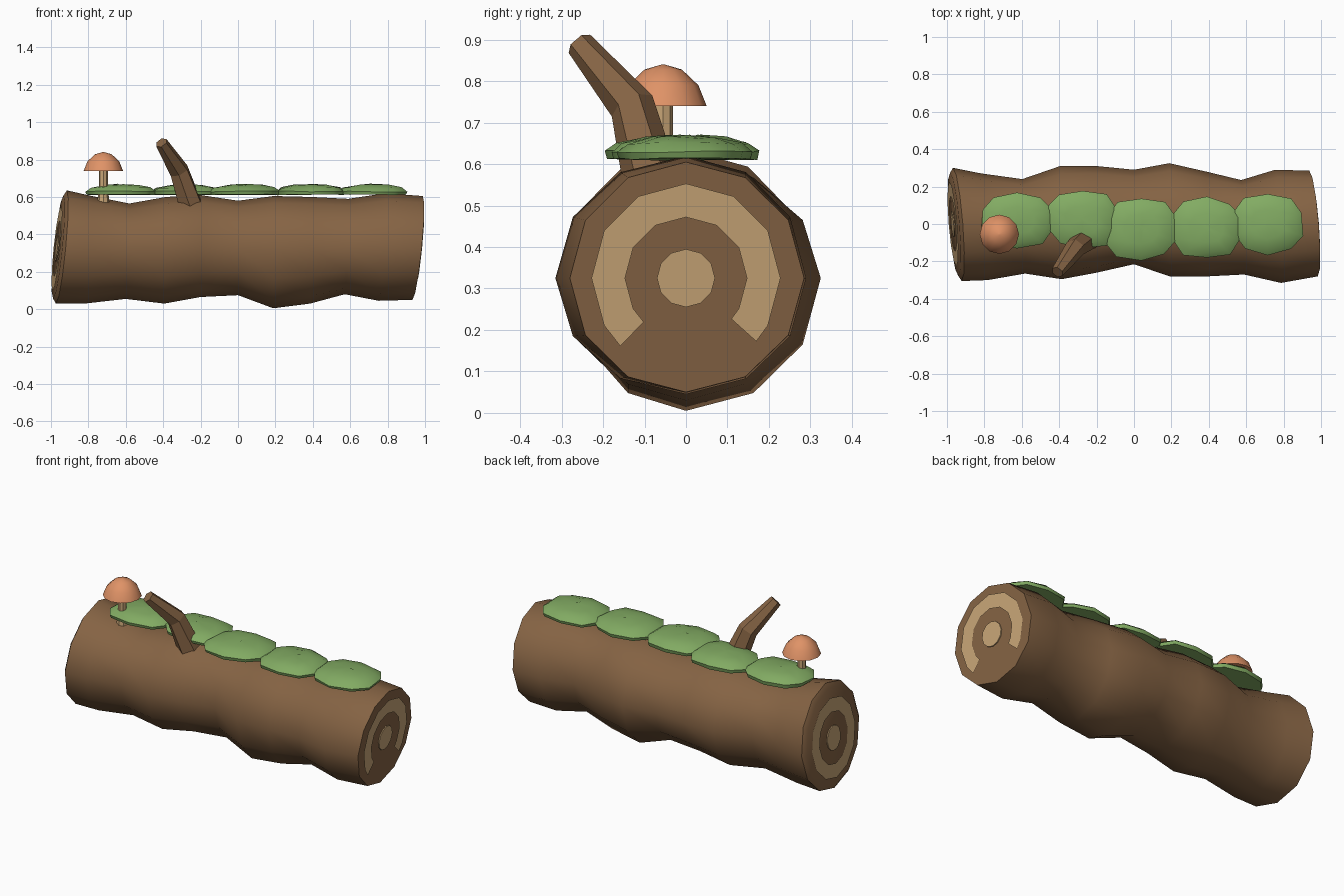
import bpy, bmesh, math, random
from math import sin, cos, radians, pi
from mathutils import Vector

random.seed(4)
if "Cube" in bpy.data.objects:
    bpy.data.objects.remove(bpy.data.objects["Cube"], do_unlink=True)


def material(name, rgb):
    m = bpy.data.materials.new(name)
    m.use_nodes = True
    m.diffuse_color = (*rgb, 1)
    m.node_tree.nodes["Principled BSDF"].inputs["Base Color"].default_value = (*rgb, 1)
    return m


BARK = material("bark brown", (0.235, 0.125, 0.057))
WOOD = material("pale wood", (0.58, 0.38, 0.185))
MOSS = material("moss green", (0.225, 0.41, 0.125))
CAP = material("mushroom orange", (0.74, 0.29, 0.135))


def loft(name, rings, mat, smooth=None):
    """Skin a row of equal point rings and close both ends."""
    bm = bmesh.new()
    loops = [[bm.verts.new(p) for p in ring] for ring in rings]
    n = len(loops[0])
    for a, b in zip(loops, loops[1:]):
        for i in range(n):
            bm.faces.new((a[i], a[(i + 1) % n], b[(i + 1) % n], b[i]))
    bm.faces.new(loops[0])
    bm.faces.new(loops[-1])
    return finish(name, bm, mat, smooth)


def finish(name, bm, mat, smooth=None):
    bmesh.ops.recalc_face_normals(bm, faces=bm.faces)
    me = bpy.data.meshes.new(name)
    bm.to_mesh(me)
    bm.free()
    me.materials.append(mat)
    ob = bpy.data.objects.new(name, me)
    bpy.context.collection.objects.link(ob)
    if smooth:
        bpy.ops.object.select_all(action='DESELECT')
        ob.select_set(True)
        bpy.context.view_layer.objects.active = ob
        bpy.ops.object.shade_smooth_by_angle(angle=radians(smooth))
    return ob


# Log: stations of x, top, bottom, back and front extent
MID = 0.325
SIDES = 12
stations = [
    (-.945, .635, .03, .30, .305), (-.8, .605, .03, .27, .30),
    (-.59, .565, .055, .24, .265), (-.39, .60, .03, .31, .295),
    (-.2, .61, .065, .31, .26), (0, .58, .075, .29, .215),
    (.19, .605, .005, .325, .28), (.39, .60, .03, .28, .28),
    (.58, .59, .08, .235, .27), (.77, .62, .045, .29, .315),
    (.96, .605, .05, .285, .28)]


def slant(x, y, z):
    """Both sawn ends lean the same way; the middle stays square."""
    return (x + (0.1 * (z - MID) - 0.08 * y) * min(1, x * x * 1.08), y, z)


def log_ring(x, top, bottom, back, front, scale=1):
    ring = []
    for i in range(SIDES):
        a = 2 * pi * i / SIDES
        y = cos(a) * (back if cos(a) > 0 else front) * scale
        z = MID + sin(a) * (top - MID if sin(a) > 0 else MID - bottom) * scale
        ring.append(slant(x, y, z))
    return ring


rings = [log_ring(*s) for s in stations]
rim = log_ring(-.962, *stations[0][1:], scale=0.91)
loft("log", [rim] + rings, BARK, 50)


# Growth rings: thin plates lying on the sawn ends
def growth_ring(name, x, inner, outer, angles):
    bm = bmesh.new()
    rows = []
    for deg in angles:
        a = radians(deg)
        rows.append([bm.verts.new(slant(x, r * cos(a), MID + r * sin(a)))
                     for r in (inner, outer)])
    for p, q in zip(rows, rows[1:]):
        bm.faces.new((p[0], p[1], q[1], q[0]))
    finish(name, bm, WOOD)


def heart(name, x):
    ring = [(0.07 * cos(i * pi / 6), MID + 0.07 * sin(i * pi / 6)) for i in range(12)]
    loft(name, [[slant(x + d, y, z) for y, z in ring] for d in (-.003, .003)], WOOD)


full = list(range(0, 361, 30))
part = [-42] + list(range(-30, 211, 30)) + [226]
for side, x, angles in (("left", .966, part), ("right", -.968, full)):
    growth_ring(side + "_growth_ring", x, 0.147, 0.228, angles)
    heart(side + "_heartwood", x)

# Moss: overlapping low domes with uneven rims, x range and y range each
patches = [(-.82, -.43, -.12, .165), (-.46, -.09, -.13, .175),
           (-.15, .23, -.19, .14), (.21, .57, -.18, .135), (.53, .90, -.155, .155)]
for k, (x0, x1, y0, y1) in enumerate(patches):
    cx, cy, rx, ry = (x0 + x1) / 2, (y0 + y1) / 2, (x1 - x0) / 2, (y1 - y0) / 2
    wobble = [random.uniform(0.97, 1.1) for _ in range(10)]
    dome = []
    for r, z in ((.97, .612), (1, .63), (.84, .65), (.48, .664), (.1, .668)):
        ring = []
        for i in range(10):
            a = 2 * pi * (i + 0.5) / 10
            # squared-off oval outline
            c, s = [math.copysign(abs(t) ** 0.8, t) for t in (cos(a), sin(a))]
            w = wobble[i] * r
            ring.append((cx + rx * w * c, cy + ry * w * s, z + random.uniform(-.003, .003)))
        dome.append(ring)
    loft(f"moss_patch_{k + 1}", dome, MOSS, 50)

# Broken branch: tapering six-sided tube with one bend
path = [Vector(p) for p in ((-.255, -.085, .56), (-.315, -.13, .74), (-.41, -.257, .89))]
radii = (0.068, 0.055, 0.034)
tube = []
for i, p in enumerate(path):
    d = (path[min(i + 1, 2)] - path[max(i - 1, 0)]).normalized()
    u = d.cross(Vector((1, 0, 0))).normalized()
    v = d.cross(u)
    tube.append([p + radii[i] * (u * cos(j * pi / 3) + v * sin(j * pi / 3)) for j in range(6)])
loft("branch", tube, BARK)


# Mushroom: straight stem under a domed cap
def disc(r, z, n):
    return [(-.72 + r * cos(2 * pi * i / n), -.055 + r * sin(2 * pi * i / n), z)
            for i in range(n)]


loft("mushroom_stem", [disc(.033, .56, 8), disc(.024, .66, 8), disc(.024, .745, 8)], WOOD)
loft("mushroom_cap", [disc(.105, .74, 12), disc(.085, .79, 12),
                      disc(.045, .828, 12), disc(.004, .84, 12)], CAP, 50)
